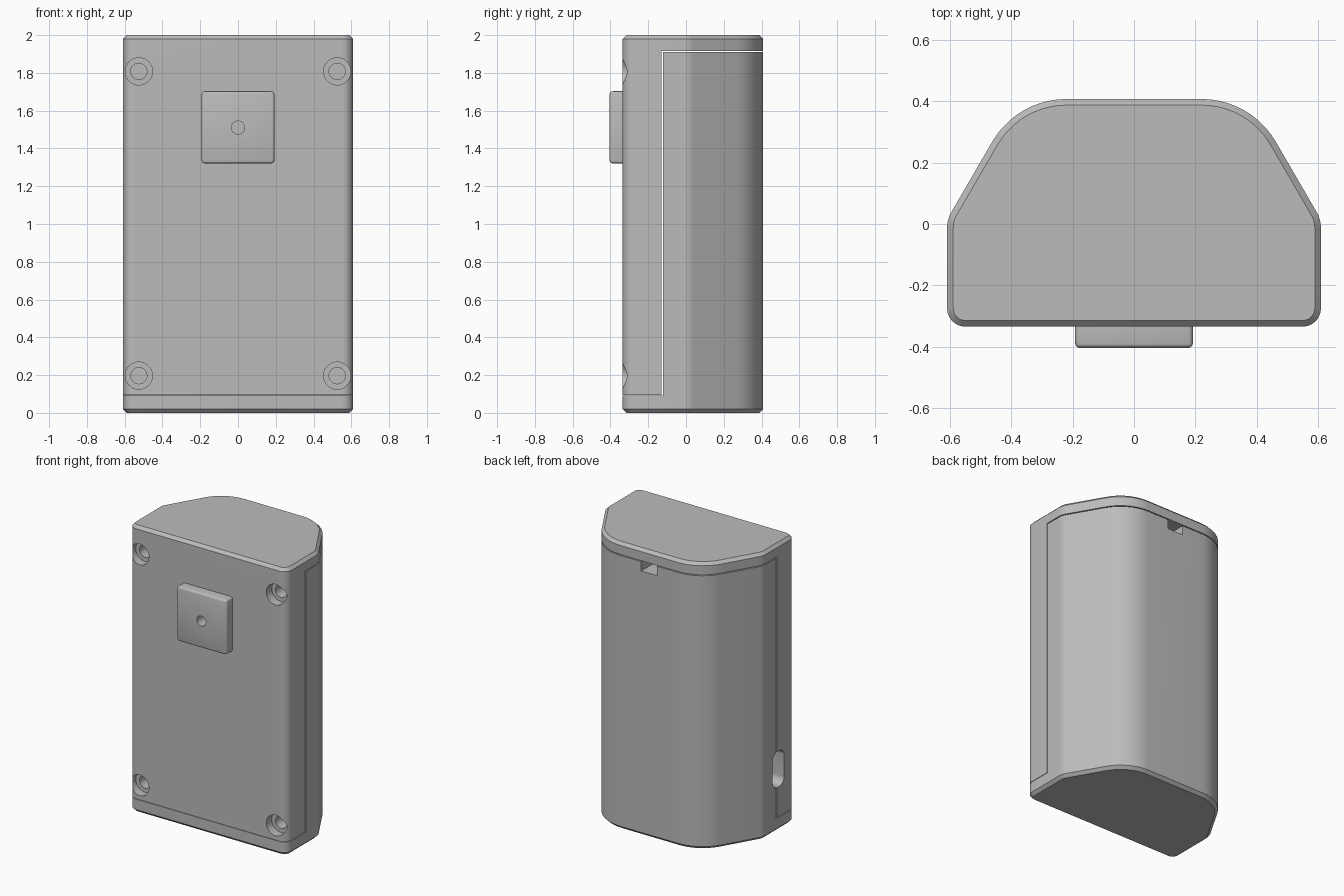
import bpy
import bmesh
import math
from mathutils import Vector, Matrix

if "Cube" in bpy.data.objects:
    bpy.data.objects.remove(bpy.data.objects["Cube"], do_unlink=True)

grey = bpy.data.materials.new("plain grey")
grey.use_nodes = True
grey.diffuse_color = (0.5, 0.5, 0.5, 1)
grey.node_tree.nodes["Principled BSDF"].inputs["Base Color"].default_value = (0.5, 0.5, 0.5, 1)

# Case outline seen from above: x, y, corner radius
HALF = [(0.61, -0.335, 0.06), (0.61, 0.015, 0.1), (0.382, 0.408, 0.28)]
OUTLINE = HALF + [(-x, y, r) for x, y, r in reversed(HALF)]


def rounded(corners, inset=0.0, steps=10):
    """Fillet a convex counter-clockwise outline, moved inwards by inset."""
    pts, n = [], len(corners)
    for i, (x, y, r) in enumerate(corners):
        v = Vector((x, y))
        before = v - Vector(corners[i - 1][:2])
        after = Vector(corners[(i + 1) % n][:2]) - v
        n1 = Vector((-before.y, before.x)).normalized()
        n2 = Vector((-after.y, after.x)).normalized()
        r = max(r - inset, 0.005)
        centre = v + (inset + r) * (n1 + n2) / (1 + n1.dot(n2))
        pts += [centre - r * n1.slerp(n2, k / steps) for k in range(steps + 1)]
    return pts


def make(name, bm):
    bmesh.ops.recalc_face_normals(bm, faces=bm.faces)
    mesh = bpy.data.meshes.new(name)
    bm.to_mesh(mesh)
    bm.free()
    mesh.materials.append(grey)
    obj = bpy.data.objects.new(name, mesh)
    bpy.context.collection.objects.link(obj)
    return obj


def loft(name, layers):
    """Skin a stack of (points, height) layers that share a point count."""
    bm = bmesh.new()
    rings = [[bm.verts.new((p[0], p[1], z)) for p in pts] for pts, z in layers]
    for low, high in zip(rings, rings[1:]):
        for i in range(len(low)):
            bm.faces.new((low[i - 1], low[i], high[i], high[i - 1]))
    bm.faces.new(rings[0])
    bm.faces.new(rings[-1])
    return make(name, bm)


def along_x(name, pts, x0, x1):
    """Extrude a y, z outline along x."""
    obj = loft(name, [(pts, x0), (pts, x1)])
    obj.data.transform(Matrix(((0, 0, 1, 0), (1, 0, 0, 0), (0, 1, 0, 0), (0, 0, 0, 1))))
    bm = bmesh.new()
    bm.from_mesh(obj.data)
    bmesh.ops.recalc_face_normals(bm, faces=bm.faces)
    bm.to_mesh(obj.data)
    bm.free()
    return obj


def box(name, low, high):
    bm = bmesh.new()
    bmesh.ops.create_cube(bm, size=1)
    low, high = Vector(low), Vector(high)
    for v in bm.verts:
        v.co = [(a + b) / 2 + c * (b - a) for a, b, c in zip(low, high, v.co)]
    return make(name, bm)


def bore(name, x, z, radius, y0, y1):
    """Cylinder running along y."""
    bm = bmesh.new()
    bmesh.ops.create_cone(bm, cap_ends=True, segments=40, radius1=radius, radius2=radius,
                          depth=y1 - y0,
                          matrix=Matrix.Translation((x, (y0 + y1) / 2, z))
                          @ Matrix.Rotation(math.pi / 2, 4, "X"))
    return make(name, bm)


def cut(obj, cutters):
    bpy.context.view_layer.objects.active = obj
    for cutter in cutters:
        cutter.hide_render = True
        mod = obj.modifiers.new("cut", "BOOLEAN")
        mod.operation = "DIFFERENCE"
        mod.solver = "EXACT"
        mod.object = cutter
        bpy.ops.object.modifier_apply(modifier=mod.name)


def smooth(obj):
    bpy.ops.object.select_all(action="DESELECT")
    obj.select_set(True)
    bpy.context.view_layer.objects.active = obj
    bpy.ops.object.shade_smooth_by_angle(angle=math.radians(25))


def case_block(name):
    edge = 0.02
    return loft(name, [(rounded(OUTLINE, edge), 0), (rounded(OUTLINE), edge),
                       (rounded(OUTLINE), 2 - edge), (rounded(OUTLINE, edge), 2)])


# Two interlocking shells: the front cover carries the top, the rear body the bottom
front_cover = case_block("front_cover")
rear_body = case_block("rear_body")

cover_trim = along_x("cover_trim", [(-1, -1), (1, -1), (1, 1.916), (-0.131, 1.916),
                                    (-0.131, 0.096), (-1, 0.096)], -1, 1)
body_trim = along_x("body_trim", [(-1, 0.093), (-0.123, 0.093), (-0.123, 1.91),
                                  (1, 1.91), (1, 3), (-1, 3)], -1, 1)

# Hollow inside, side port and rear cable notch
inner = rounded(OUTLINE, 0.14)
cavity = loft("cavity", [(inner, 0.15), (inner, 1.85)])
port = along_x("port", rounded([(-0.21, 0.305, 0.05), (-0.085, 0.305, 0.05),
                                (-0.085, 0.555, 0.05), (-0.21, 0.555, 0.05)]), -0.8, -0.4)
notch = box("notch", (-0.06, 0.2, 1.845), (0.06, 0.6, 1.95))

# Counterbored screw holes at the four corners
screws = []
for x in (-0.525, 0.525):
    for z in (0.197, 1.808):
        screws.append(bore("screw_head", x, z, 0.072, -0.5, -0.275))
        screws.append(bore("screw_hole", x, z, 0.043, -0.4, -0.16))

cut(front_cover, [cover_trim, cavity, port] + screws)
cut(rear_body, [body_trim, cavity, port, notch])

# Raised square pad with a centre hole
mount_pad = box("mount_pad", (-0.193, -0.405, 1.32), (0.193, -0.333, 1.703))
bm = bmesh.new()
bm.from_mesh(mount_pad.data)
front_edges = [e for e in bm.edges if any(v.co.y < -0.4 for v in e.verts)]
bmesh.ops.bevel(bm, geom=front_edges, offset=0.018, segments=3, profile=0.5, affect="EDGES")
bm.to_mesh(mount_pad.data)
bm.free()
pad_hole = bore("pad_hole", 0, 1.51, 0.035, -0.5, -0.29)
cut(mount_pad, [pad_hole])
cut(front_cover, [pad_hole])

for part in (front_cover, rear_body, mount_pad):
    smooth(part)
for helper in [cover_trim, body_trim, cavity, port, notch, pad_hole] + screws:
    bpy.data.objects.remove(helper, do_unlink=True)
